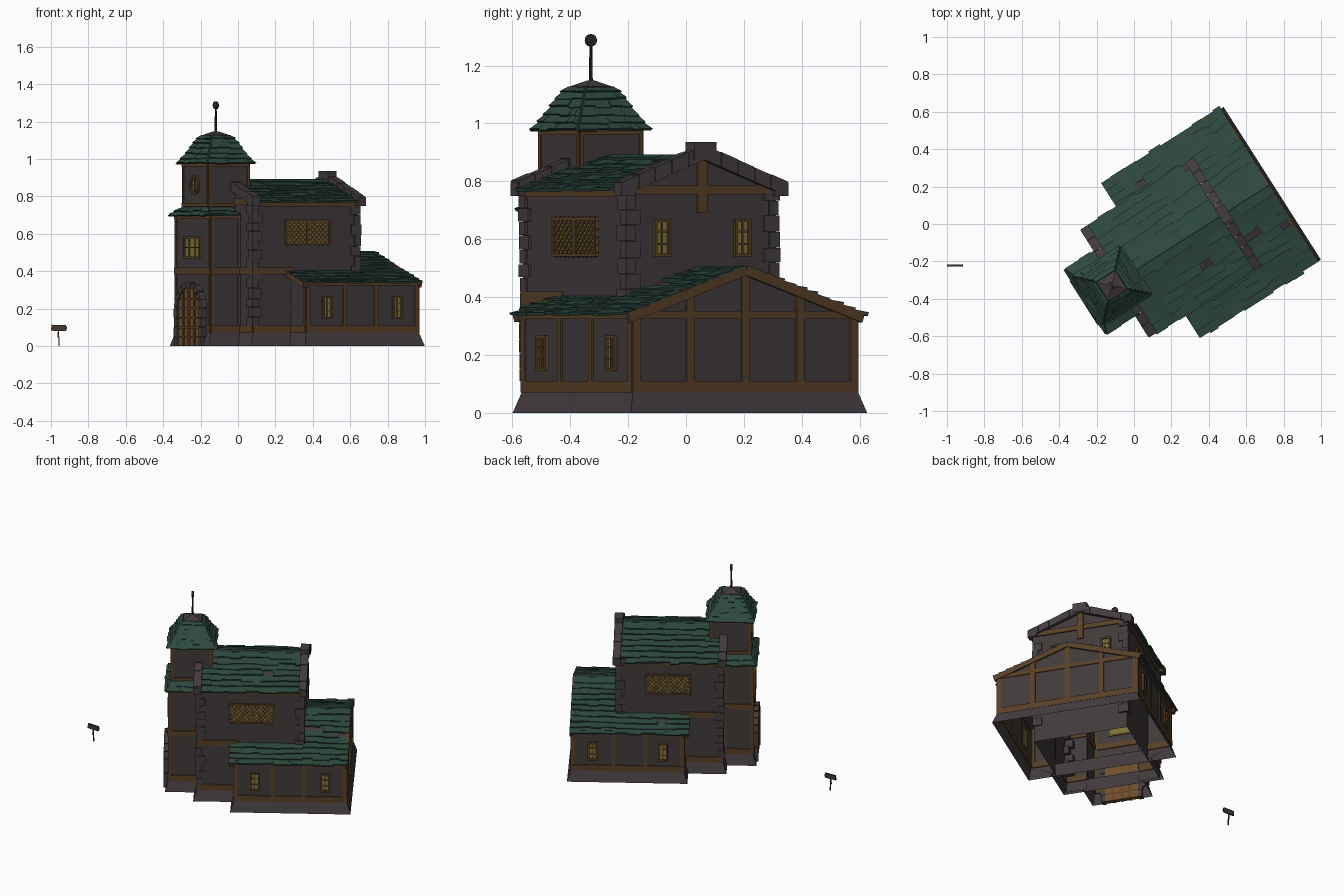
import bpy, bmesh, math, random
from mathutils import Matrix, Vector

if "Cube" in bpy.data.objects:
    bpy.data.objects.remove(bpy.data.objects["Cube"])
random.seed(4)

COL = {"roof_green": (.027, .068, .050), "wall_plaster": (.052, .042, .044), "stone": (.056, .045, .048),
       "timber": (.098, .050, .020), "door_wood": (.16, .075, .024), "window_glass": (.20, .17, .035),
       "dark_iron": (.025, .022, .025), "sign_wood": (.055, .038, .028)}
MATS = {}
for n, c in COL.items():
    MATS[n] = bpy.data.materials.new(n)
    MATS[n].diffuse_color = (*c, 1)

# house frame: local x runs from tower to rear wing, turned 32.5 degrees
HOUSE = Matrix.Translation((.405, .005, 0)) @ Matrix.Rotation(math.radians(32.5), 4, 'Z')
PARTS = {}

def part(name, mat):
    return PARTS.setdefault(name, (bmesh.new(), mat))[0]

def face(name, mat, pts):
    bm = part(name, mat)
    bm.faces.new([bm.verts.new(p) for p in pts])

def loft(name, mat, ring0, ring1, caps=True):
    bm = part(name, mat)
    a, b = [bm.verts.new(p) for p in ring0], [bm.verts.new(p) for p in ring1]
    n = len(a)
    for i in range(n):
        bm.faces.new((a[i], a[(i + 1) % n], b[(i + 1) % n], b[i]))
    if caps:
        bm.faces.new(a[::-1])
        bm.faces.new(b)

def rect(x0, x1, y0, y1, z):
    return [(x0, y0, z), (x1, y0, z), (x1, y1, z), (x0, y1, z)]

def box(name, mat, x0, x1, y0, y1, z0, z1):
    loft(name, mat, rect(x0, x1, y0, y1, z0), rect(x0, x1, y0, y1, z1))

# details on a wall: wall = (axis, position, outward sign), points are (along, z)
def poly(name, mat, wall, pts, t, back=.006):
    ax, pos, s = wall
    conv = lambda a, z, d: (pos + s * d, a, z) if ax == 'x' else (a, pos + s * d, z)
    loft(name, mat, [conv(a, z, -back) for a, z in pts], [conv(a, z, t) for a, z in pts])

def plate(name, mat, wall, a0, a1, z0, z1, t):
    poly(name, mat, wall, [(a0, z0), (a1, z0), (a1, z1), (a0, z1)], t)

def bar(name, mat, wall, p, q, w, t):
    p, q = Vector(p), Vector(q)
    d = (q - p).normalized() * w / 2
    n = Vector((-d.y, d.x))
    poly(name, mat, wall, [p - n, q - n, q + n, p + n], t)

def window(wall, a, z0, z1, w, cols=2, rows=3, lattice=False):
    h, f = w / 2, .011
    plate("window_panes", "window_glass", wall, a - h, a + h, z0, z1, .003)
    for x in (a - h, a + h - f):
        plate("window_frames", "timber", wall, x, x + f, z0, z1, .012)
    for z in (z0, z1 - f):
        plate("window_frames", "timber", wall, a - h, a + h, z, z + f, .012)
    if lattice:
        plate("window_frames", "timber", wall, a - .009, a + .009, z0, z1, .011)
        H = z1 - z0
        for L, R in ((a - h, a), (a, a + h)):
            c = L - H + .02
            while c < R - .01:
                p, q = max(L, c), min(R, c + H)
                if q - p > .01:
                    bar("window_lattice", "timber", wall, (p, z0 + p - c), (q, z0 + q - c), .007, .007)
                    bar("window_lattice", "timber", wall, (p, z1 - p + c), (q, z1 - q + c), .007, .006)
                c += .027
        return
    for i in range(1, cols):
        x = a - h + w * i / cols
        plate("window_frames", "timber", wall, x - .003, x + .003, z0, z1, .008)
    for i in range(1, rows):
        z = z0 + (z1 - z0) * i / rows
        plate("window_frames", "timber", wall, a - h, a + h, z - .003, z + .003, .008)

# rows of uneven overlapping shingles on a four-cornered slope
def shingles(name, ll, lr, ul, ur, rows, seg=.09, gaps=.03):
    ll, lr, ul, ur = map(Vector, (ll, lr, ul, ur))
    n = (lr - ll).cross(ul - ll).normalized()
    if n.z < 0:
        n = -n
    P = lambda s, f: ll.lerp(lr, s).lerp(ul.lerp(ur, s), f)
    face(name + "_deck", "wall_plaster", (ll, lr, ur, ul))
    for r in range(rows):
        s, f1 = 0, (r + 1) / rows
        length = (P(1, r / rows) - P(0, r / rows)).length
        while s < 1:
            e = s + seg * random.uniform(.5, 1.4) / length
            e = 1 if e > 1 - .3 * seg / length else e
            if random.random() > gaps:
                f0 = (r - random.uniform(0, .3)) / rows
                t = random.uniform(.008, .015)
                q = (P(s, f0), P(e, f0), P(e, f1), P(s, f1))
                loft(name, "roof_green", q, [q[0] + n * t, q[1] + n * t, q[2] + n * .003, q[3] + n * .003])
            s = e

def plinth(x0, x1, y, off, rear=False):
    b = rect(x0 - off, x1 + (off if rear else 0), -y - off, y + off, 0)
    t = rect(x0, x1, -y, y, .075)
    for i in (0, 1, 2, 3):
        if i != 1 or rear:
            j = (i + 1) % 4
            face("stone_plinth", "stone", (b[i], b[j], t[j], t[i]))

# ---- rear low wing
WX0, WX1, WY = -.34, .368, .458
rz = lambda y: .505 - .344 * abs(y)
plinth(WX0, WX1 + .004, WY + .002, .024, True)
back = ('x', WX1, 1)
face("wing_walls", "wall_plaster", [(WX1, y, z) for y, z in ((-WY, .07), (WY, .07), (WY, rz(WY)), (0, rz(0)), (-WY, rz(WY)))])
plate("wing_timbers", "timber", back, -WY, WY, .07, .11, .008)
plate("wing_timbers", "timber", back, -WY, WY, .325, .352, .006)
for y in (-WY + .012, -.225, 0, .225, WY - .012):
    plate("wing_timbers", "timber", back, y - .016, y + .016, .07, rz(y) - .005, .007)
for s in (-1, 1):
    side = ('y', s * WY, s)
    front = ('x', WX0, -1)
    face("wing_walls", "wall_plaster", [(WX0, s * WY, .07), (WX1, s * WY, .07), (WX1, s * WY, rz(WY)), (WX0, s * WY, rz(WY))])
    face("wing_walls", "wall_plaster", [(WX0, s * y, z) for y, z in ((.3, .0), (WY, .07), (WY, rz(WY)), (.3, rz(.3)))])
    plate("wing_timbers", "timber", side, WX0, WX1, .07, .11, .008)
    plate("wing_timbers", "timber", side, WX0, WX1, .325, .352, .008)
    for x in (WX0 + .01, -.097, .102, WX1 - .01):
        plate("wing_timbers", "timber", side, x - .012, x + .012, .07, .35, .007)
    for x in (-.209, .235):
        window(side, x, .144, .268, .062)
    a, b = sorted((s * .305, s * WY))
    plate("wing_timbers", "timber", front, a, b, .07, .11, .008)
    plate("wing_timbers", "timber", front, *sorted((s * (WY - .022), s * WY)), .07, .35, .007)
    bar("wing_barge_boards", "timber", front, (s * .305, rz(.305) - .012), (s * .478, rz(.478) - .012), .032, .03)
    bar("wing_barge_boards", "timber", back, (0, rz(0) - .012), (s * .48, rz(.48) - .012), .034, .012)
    # roof is left out inside the main block
    shingles("wing_roof", (-.375, s * .482, rz(.482)), (.09, s * .482, rz(.482)), (-.375, s * .3, rz(.3)), (.09, s * .3, rz(.3)), 4)
    shingles("wing_roof", (.09, s * .482, rz(.482)), (.38, s * .482, rz(.482)), (.09, 0, rz(0)), (.38, 0, rz(0)), 10)

# ---- main tall block
MX0, MX1, MY = -.58, .09, .305
plinth(MX0, WX0, MY, .024)
gable = ((-MY, .775), (-MY, .7), (MY, .7), (MY, .775), (0, .885))
face("main_walls", "wall_plaster", [(MX0, y, z) for y, z in gable])
face("main_walls", "wall_plaster", [(MX1, y, z) for y, z in ((-MY, .775), (-MY, 0), (MY, 0), (MY, .775), (0, .885))])
for s in (-1, 1):
    side = ('y', s * MY, s)
    face("main_walls", "wall_plaster", [(MX0, s * MY, 0), (MX1, s * MY, 0), (MX1, s * MY, .78), (MX0, s * MY, .78)])
    face("main_walls", "wall_plaster", [(MX0, s * .17, 0), (MX0, s * MY, 0), (MX0, s * MY, .7), (MX0, s * .17, .7)])
    plate("main_timbers", "timber", side, MX0, WX0, .07, .11, .008)
    plate("main_timbers", "timber", side, MX0, WX0 + .02, .382, .42, .008)
    plate("main_timbers", "timber", side, MX0, MX1, .745, .778, .008)
    window(side, -.236, .54, .676, .285, lattice=True)
    for z0, z1 in ((.07, .11), (.382, .42)):
        plate("main_timbers", "timber", ('x', MX0, -1), *sorted((s * .17, s * MY)), z0, z1, .007)
    window(('x', MX1, 1), s * .165, .54, .67, .066)
    shingles("main_roof", (-.56, s * .335, .768), (.07, s * .335, .768), (-.56, 0, .89), (.07, 0, .89), 7)
    # alternating corner stones
    for x, d in ((MX0, 1), (MX1, -1)):
        z, k = .11, 0
        while z < .74:
            la, lb = (.052, .03) if k % 2 else (.03, .052)
            h, o = random.uniform(.045, .06), random.uniform(.006, .012)
            box("corner_stones", "stone", *sorted((x - d * o, x + d * la)), *sorted((s * (MY + o), s * (MY - lb))), z, min(z + h - .002, .76))
            z, k = z + h, k + 1
# gable timbers, parapet copings, kneelers and ridge stones at both ends
for pos, sg in ((MX0, -1), (MX1, 1)):
    w = ('x', pos, sg)
    plate("gable_timbers", "timber", w, -MY, MY, .755, .788, .008)
    plate("gable_timbers", "timber", w, -.02, .02, .69, .89, .009)
    x0, x1 = sorted((pos + sg * .022, pos - sg * .025))
    for s in (-1, 1):
        for i in range(5):
            o, e = random.uniform(0, .006), .002
            y0, y1 = .068 * i, .068 * (i + 1) - e
            top = lambda y: .922 - .37 * y
            pts = [(s * y0, top(y0) - .048), (s * y1, top(y1) - .048), (s * y1, top(y1) + o), (s * y0, top(y0) + o)]
            loft("parapet_coping", "stone", [(x0 - o / 2, *p) for p in pts], [(x1 + o / 2, *p) for p in pts])
        box("parapet_kneelers", "stone", x0, x1, *sorted((s * .285, s * .342)), .75, .795)
    box("ridge_stones", "stone", x0 - .004, x1 + .004, -.046, .046, .875, .936)

# ---- tower lower stage with door
TX0, TY, TOP = -.765, .175, .715
plinth(TX0, MX0, TY, .022)
door_wall = ('x', TX0, -1)
face("tower_walls", "wall_plaster", [(TX0, -TY, .07), (TX0, TY, .07), (TX0, TY, TOP), (TX0, -TY, TOP)])
for s in (-1, 1):
    side = ('y', s * TY, s)
    face("tower_walls", "wall_plaster", [(TX0, s * TY, .07), (MX0, s * TY, .07), (MX0, s * TY, TOP), (TX0, s * TY, TOP)])
    for z0, z1 in ((.07, .11), (.382, .42), (.68, .712)):
        plate("tower_timbers", "timber", side, TX0, MX0, z0, z1, .008)
    for x in (TX0 + .007, MX0 - .008):
        plate("tower_timbers", "timber", side, x - .007, x + .007, .11, .69, .006)
    plate("tower_timbers", "timber", door_wall, *sorted((s * (TY - .014), s * TY)), .11, .69, .006)
    plate("tower_timbers", "timber", door_wall, *sorted((s * .125, s * TY)), .07, .11, .008)
for z0, z1 in ((.382, .42), (.68, .712)):
    plate("tower_timbers", "timber", door_wall, -TY, TY, z0, z1, .008)
window(door_wall, 0, .468, .585, .165, 3, 2)

R, SPRING = .108, .205
arc = [(R * math.cos(math.pi * i / 10), SPRING + R * math.sin(math.pi * i / 10)) for i in range(11)]
poly("door_leaf", "door_wood", door_wall, [(-R, 0), (R, 0)] + arc, .024)
for y in (-.054, 0, .054):
    top = SPRING + math.sqrt(R * R - y * y)
    plate("door_bars", "timber", door_wall, y - .006, y + .006, 0, top, .03)
for z in (.05, .1, .15, .2, .25):
    hw = R if z < SPRING else math.sqrt(R * R - (z - SPRING) ** 2)
    plate("door_bars", "timber", door_wall, -hw, hw, z - .005, z + .005, .029)
for i in range(9):
    a, b = math.pi * i / 9 + .015, math.pi * (i + 1) / 9 - .015
    o = R + random.uniform(.024, .032)
    poly("door_arch_stones", "stone", door_wall, [(r * math.cos(t), SPRING + r * math.sin(t)) for r, t in ((R, a), (o, a), (o, b), (R, b))], .034)
for s in (-1, 1):
    for i in range(4):
        plate("door_arch_stones", "stone", door_wall, *sorted((s * R, s * (R + .026 + .006 * (i % 2)))), .051 * i, .051 * i + .049, .034)

# ---- tower upper stage
CX, UA = -.621, .128
loft("tower_top_walls", "wall_plaster", rect(CX - UA, CX + UA, -UA, UA, .70), rect(CX - UA, CX + UA, -UA, UA, .98), False)
for wall, c in ((('x', CX - UA, -1), 0), (('x', CX + UA, 1), 0), (('y', UA, 1), CX), (('y', -UA, -1), CX)):
    for z0, z1 in ((.745, .766), (.96, .985)):
        plate("tower_top_timbers", "timber", wall, c - UA, c + UA, z0, z1, .007)
    for s in (-1, 1):
        plate("tower_top_timbers", "timber", wall, *sorted((c + s * UA, c + s * (UA - .013))), .75, .97, .006)
# oval window
w, Z = ('x', CX - UA, -1), .86
oval = [(math.cos(math.pi * i / 6), math.sin(math.pi * i / 6)) for i in range(12)]
poly("oval_window_pane", "window_glass", w, [(.034 * c, Z + .042 * s) for c, s in oval], .003)
for i in range(12):
    (c0, s0), (c1, s1) = oval[i], oval[(i + 1) % 12]
    bar("oval_window_frame", "timber", w, (.037 * c0, Z + .045 * s0), (.037 * c1, Z + .045 * s1), .012, .012)
plate("oval_window_frame", "timber", w, -.004, .004, Z - .042, Z + .042, .009)
plate("oval_window_frame", "timber", w, -.034, .034, Z - .004, Z + .004, .009)

# skirt roof round the tower
FO, FI = -.783, CX - UA
shingles("skirt_roof", (FO, -.2, .698), (FO, .2, .698), (FI, -UA, .742), (FI, UA, .742), 2, .07)
for s in (-1, 1):
    shingles("skirt_roof", (FO, s * .2, .698), (-.6, s * .2, .698), (FI, s * UA, .742), (-.6, s * UA, .742), 2, .07)

# bell-cast tower roof, one shingle row per tier
PROF = [(.147, .978), (.130, 1.002), (.114, 1.029), (.098, 1.058), (.084, 1.085), (.071, 1.107), (.060, 1.122)]
for (a, z), (b, y) in zip(PROF, PROF[1:]):
    lo, hi = rect(CX - a, CX + a, -a, a, z), rect(CX - b, CX + b, -b, b, y)
    for i in range(4):
        j = (i + 1) % 4
        shingles("tower_roof", lo[i], lo[j], hi[i], hi[j], 1, .06, 0)
face("tower_roof_soffit", "timber", rect(CX - .147, CX + .147, -.147, .147, .978))
loft("tower_roof_cap", "stone", rect(CX - .062, CX + .062, -.062, .062, 1.118), rect(CX - .058, CX + .058, -.058, .058, 1.128))
loft("tower_roof_cap", "stone", rect(CX - .056, CX + .056, -.056, .056, 1.126), rect(CX - .01, CX + .01, -.01, .01, 1.148))

# finial rod and disc
bmesh.ops.create_cone(part("finial_rod", "dark_iron"), cap_ends=True, segments=8, radius1=.007, radius2=.005, depth=.14, matrix=Matrix.Translation((CX, 0, 1.205)))
bmesh.ops.create_cone(part("finial_disc", "dark_iron"), cap_ends=True, segments=16, radius1=.021, radius2=.021, depth=.013,
                      matrix=Matrix.Translation((CX, 0, 1.287)) @ Matrix.Rotation(math.pi / 2, 4, 'Y'))

# ---- small signpost, in world space
loft("sign_board", "sign_wood", [(x, -.227, z) for x, z in ((-1, .082), (-.92, .08), (-.913, .097), (-.92, .112), (-.997, .114))],
     [(x, -.217, z) for x, z in ((-1, .082), (-.92, .08), (-.913, .097), (-.92, .112), (-.997, .114))])
loft("sign_post", "sign_wood", rect(-.959, -.953, -.225, -.219, 0), rect(-.961, -.955, -.225, -.219, .05))
loft("sign_post", "sign_wood", rect(-.966, -.957, -.225, -.219, .045), rect(-.963, -.956, -.225, -.219, .085))

# turn every collected part into an object
for name, (bm, mat) in PARTS.items():
    bmesh.ops.recalc_face_normals(bm, faces=bm.faces)
    me = bpy.data.meshes.new(name)
    bm.to_mesh(me)
    bm.free()
    me.materials.append(MATS[mat])
    ob = bpy.data.objects.new(name, me)
    bpy.context.collection.objects.link(ob)
    if not name.startswith("sign"):
        ob.matrix_world = HOUSE

for m in bpy.data.materials:
    if m.users and not m.is_grease_pencil:
        m.use_nodes = True
        m.node_tree.nodes["Principled BSDF"].inputs["Base Color"].default_value = m.diffuse_color
